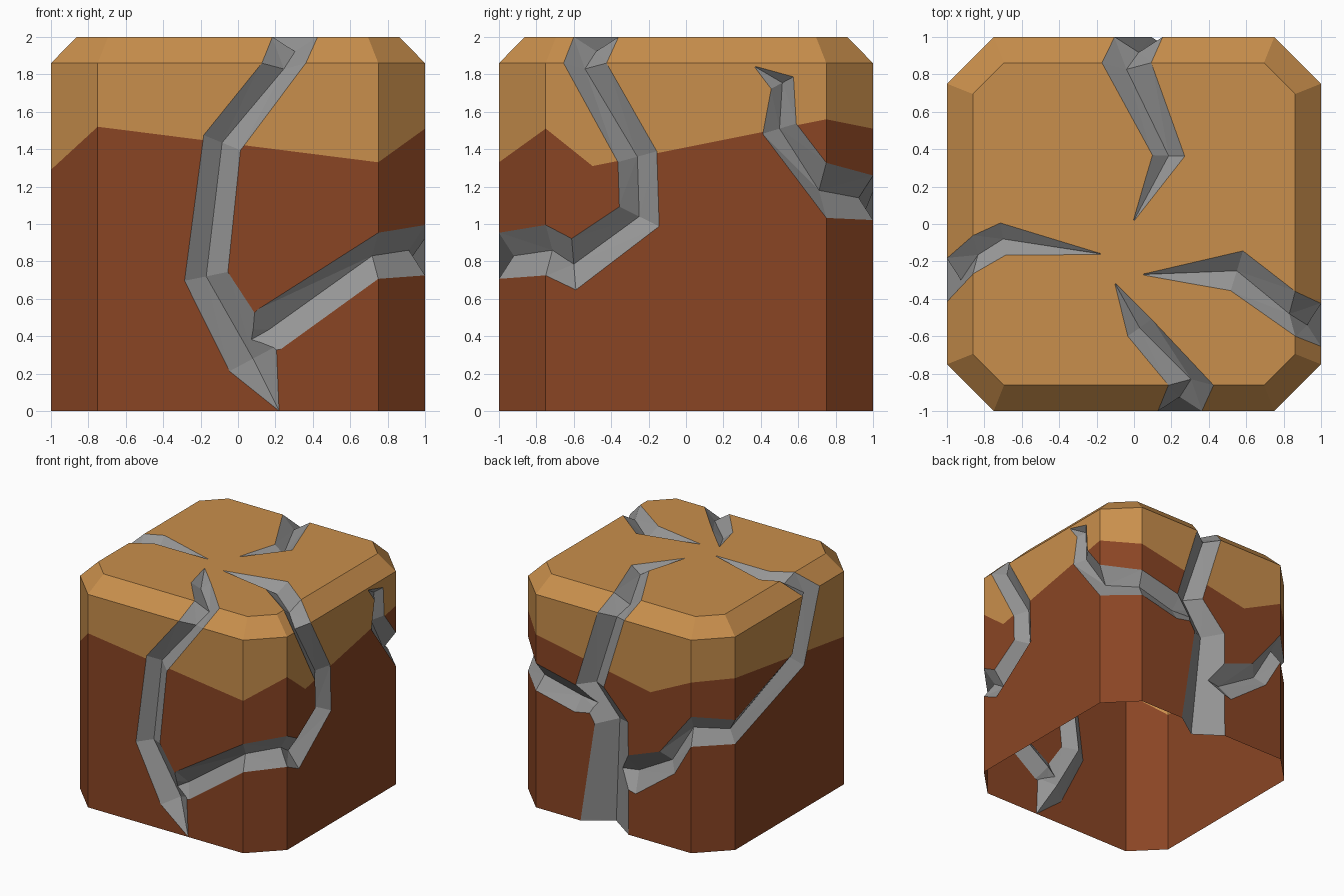
import bpy, bmesh
from mathutils import Vector

if "Cube" in bpy.data.objects:
    bpy.data.objects.remove(bpy.data.objects["Cube"])


def material(name, srgb):
    m = bpy.data.materials.new(name)
    m.diffuse_color = (*[((c / 255 + 0.055) / 1.055) ** 2.4 for c in srgb], 1)
    m.use_nodes = True
    m.node_tree.nodes["Principled BSDF"].inputs["Base Color"].default_value = m.diffuse_color
    return m


MATS = [material("dirt", (138, 69, 36)), material("grass", (201, 143, 76)),
        material("stone", (150, 150, 150))]
CORNER, BEVEL, RIM = .75, .138, 1.86


def make_object(name, bm):
    bmesh.ops.recalc_face_normals(bm, faces=bm.faces)
    me = bpy.data.meshes.new(name)
    bm.to_mesh(me)
    bm.free()
    for m in MATS:
        me.materials.append(m)
    ob = bpy.data.objects.new(name, me)
    bpy.context.collection.objects.link(ob)
    return ob


# Block: octagonal prism with a bevelled top and a wavy dirt/grass border
outline = []
for k in range(4):
    for p in (Vector((-CORNER, -1)), Vector((CORNER, -1))):
        for _ in range(k):
            p = Vector((-p.y, p.x))
        outline.append(p)
outline.insert(3, Vector((1, -.5)))
outline.insert(6, Vector((-.355, 1)))
border = [1.52, 1.33, 1.51, 1.31, 1.56, 1.51, 1.30, 1.49, 1.50, 1.29]


def inset(p):
    def move(v):
        if abs(v) == 1:
            return v * (1 - BEVEL)
        return v * .927 if abs(v) == CORNER else v
    return move(p.x), move(p.y)


bm = bmesh.new()
rings = [[bm.verts.new((*p, -.3)) for p in outline],
         [bm.verts.new((*p, s)) for p, s in zip(outline, border)],
         [bm.verts.new((*p, RIM)) for p in outline],
         [bm.verts.new((*inset(p), 2)) for p in outline]]
n = len(outline)
for level in range(3):
    lo, hi = rings[level], rings[level + 1]
    for i in range(n):
        j = (i + 1) % n
        bm.faces.new((lo[i], lo[j], hi[j], hi[i])).material_index = min(level, 1)
bm.faces.new(rings[3]).material_index = 1
bm.faces.new(rings[0][::-1])
block = make_object("cracked_block", bm)

# Planes of the block, used to lay the cracks on its surface
PLANES = [(Vector((0, 0, 1)), 2)]
for sx, sy in ((1, 0), (-1, 0), (0, 1), (0, -1)):
    PLANES += [(Vector((sx, sy, 0)), 1), (Vector((sx, sy, 1)), 3 - BEVEL)]
PLANES += [(Vector((sx, sy, 0)), 1 + CORNER) for sx in (-1, 1) for sy in (-1, 1)]

SIDES = {"F": lambda a, b: Vector((a, -1, b)), "B": lambda a, b: Vector((a, 1, b)),
         "R": lambda a, b: Vector((1, a, b)), "L": lambda a, b: Vector((-1, a, b)),
         "T": lambda a, b: Vector((a, b, 2))}


def crack(name, width, nodes):
    """V-shaped cutter along a centre line; on block edges its rims follow the edge."""
    centres = [SIDES[nd[0]](nd[1], nd[2]) for nd in nodes]
    bm = bmesh.new()
    loops = []
    for i, c in enumerate(centres):
        w = nodes[i][3] if len(nodes[i]) > 3 else width
        depth = nodes[i][4] if len(nodes[i]) > 4 else None
        normals = [v.normalized() for v, d in PLANES if abs(v.dot(c) - d) / v.length < .012]
        out = sum(normals, Vector()).normalized()
        dirs = [(centres[j + 1] - centres[j]).normalized()
                for j in (i - 1, i) if 0 <= j < len(centres) - 1]
        side = out.cross(sum(dirs, Vector())).normalized()
        if len(normals) > 1:
            edge = normals[0].cross(normals[1]).normalized()
            side = edge if edge.dot(side) > 0 else -edge
            mitre = sum(edge.cross(t).length for t in dirs) / len(dirs)
        else:
            mitre = abs(side.dot(out.cross(dirs[0]).normalized()))
        half = side * (w / 2 / max(mitre, .6))
        d = .68 * half.length if depth is None else depth
        a, b = c + half, c - half
        pts = (c - out * d, a + out * .002, a + out * .08, b + out * .08, b + out * .002)
        loops.append([bm.verts.new(p) for p in pts])
    for p, q in zip(loops, loops[1:]):
        for i in range(5):
            j = (i + 1) % 5
            bm.faces.new((p[i], p[j], q[j], q[i]))
    bm.faces.new(loops[0])
    bm.faces.new(loops[-1][::-1])
    bmesh.ops.triangulate(bm, faces=bm.faces)
    for f in bm.faces:
        f.material_index = 2
    return make_object(name, bm)


TIP = .01
front = crack("front_crack_cutter", .21, [
    ("T", -.1, -.32, TIP), ("T", .03, -.555, .16), ("T", .305, -.862), ("F", .245, RIM),
    ("F", -.085, 1.435), ("F", -.17, .72, .23), ("F", .08, .28, .29),
    ("F", .22, 0, .36, -.0005)])
right = crack("right_crack_cutter", .215, [
    ("F", .05, .37, .16, .06), ("F", .165, .435, .25), ("F", .75, .83, .23), ("R", -.75, .86, .26),
    ("R", -.6, .785, .24), ("R", -.25, 1.04), ("R", -.26, 1.36), ("R", -.54, RIM),
    ("T", .862, -.48), ("T", .55, -.25), ("T", .05, -.27, TIP)])
back = crack("back_crack_cutter", .25, [
    ("T", 0, .02, TIP), ("T", .185, .365, .16), ("T", -.04, .862), ("B", .025, RIM),
    ("B", .23, 1.2), ("B", .02, .93, .32), ("B", .085, 0, .47), ("B", .09, -.06, .47)])
left = crack("left_crack_cutter", .21, [
    ("B", .06, .52, .16, .06), ("B", -.17, .53, .32), ("B", -.52, .73), ("B", -.75, 1.06),
    ("L", .75, 1.03), ("L", -.12, 1.33), ("L", -.3, RIM), ("T", -.862, -.165, .18),
    ("T", -.7, -.08, .17), ("T", -.18, -.16, TIP)])
back_right = crack("back_right_crack_cutter", .24, [
    ("B", .12, 1.04, .12, .05), ("B", .36, 1.05), ("B", .75, 1.14), ("R", .75, 1.18),
    ("R", .5, 1.51, .18), ("R", .515, 1.755, .12), ("R", .37, 1.84, TIP)])
cutters = [front, right, back, left, back_right]

# Carve the cracks one after another
for cutter in cutters:
    cutter.hide_render = True
    mod = block.modifiers.new(cutter.name, 'BOOLEAN')
    mod.operation = 'DIFFERENCE'
    mod.solver = 'EXACT'
    mod.use_self = True
    mod.material_mode = 'INDEX'
    mod.object = cutter
bpy.context.view_layer.update()
carved = bpy.data.meshes.new_from_object(
    block.evaluated_get(bpy.context.evaluated_depsgraph_get()))
block.modifiers.clear()
block.data = carved
for cutter in cutters:
    bpy.data.objects.remove(cutter)

# Trim at the ground and leave the underside open
bm = bmesh.new()
bm.from_mesh(carved)
bmesh.ops.bisect_plane(bm, geom=bm.verts[:] + bm.edges[:] + bm.faces[:],
                       plane_co=(0, 0, 0), plane_no=(0, 0, -1), clear_outer=True)
for f in bm.faces:
    f.smooth = False
bm.to_mesh(carved)
bm.free()
